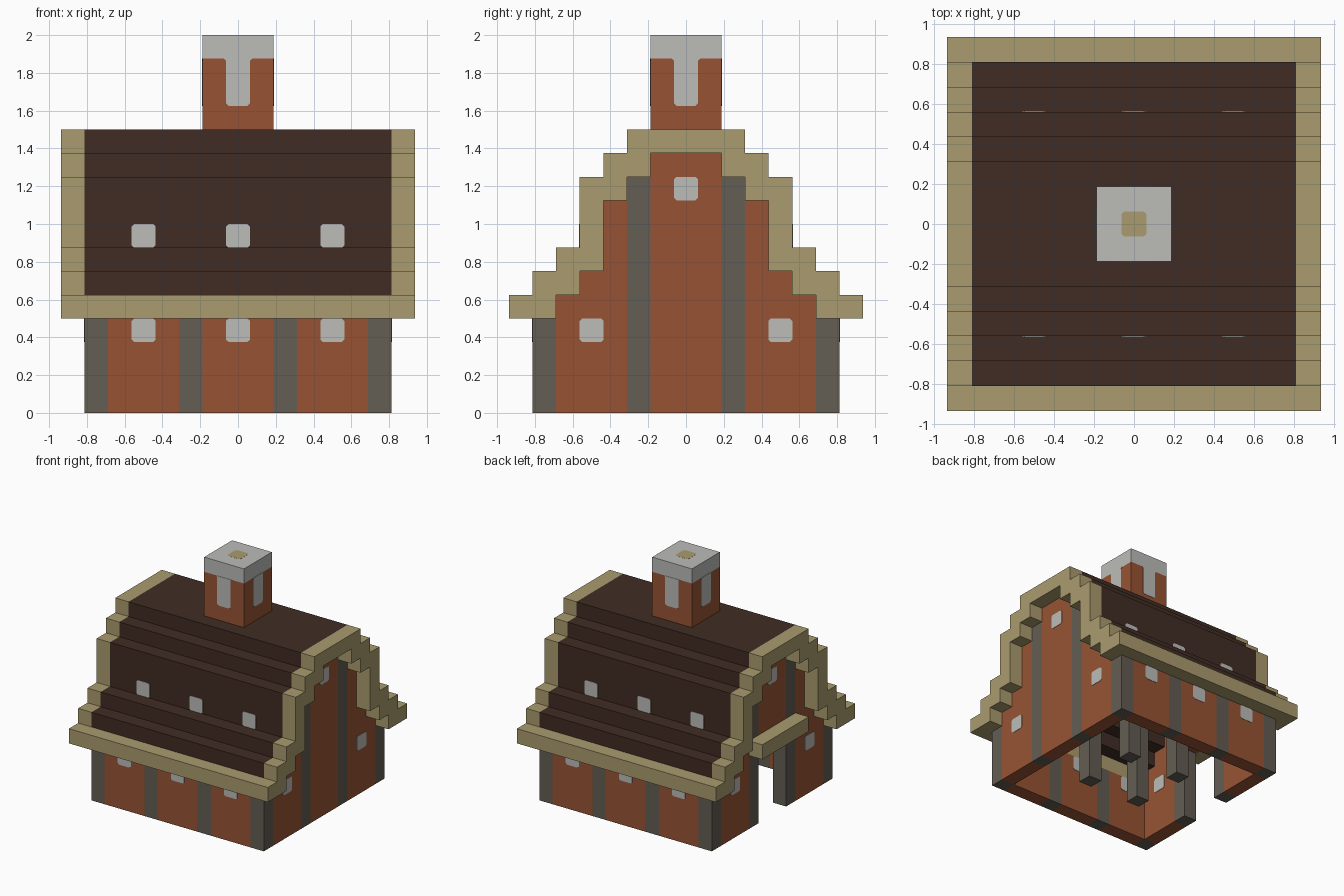
import bpy
import bmesh
from mathutils import Vector

U = 0.125  # size of one building block; all measures below are in blocks

cube = bpy.data.objects.get("Cube")
if cube:
    bpy.data.objects.remove(cube, do_unlink=True)


def material(name, rgb):
    color = [(c / 255 / 12.92 if c < 11 else ((c / 255 + 0.055) / 1.055) ** 2.4) for c in rgb] + [1]
    m = bpy.data.materials.new(name)
    m.use_nodes = True
    m.diffuse_color = color
    m.node_tree.nodes["Principled BSDF"].inputs["Base Color"].default_value = color
    return m


BRICK = material("orange brick", (151, 84, 52))
BEAM = material("grey timber", (99, 93, 83))
ROOF = material("dark brown roof", (64, 44, 35))
TRIM = material("tan trim", (170, 156, 110))
PALE = material("pale grey", (188, 188, 185))


def prism(name, points, axis, start, end, mat):
    """Extrude a flat outline along an axis; the outline uses the other two axes in order."""
    def place(p, depth):
        co = list(p)
        co.insert(axis, depth)
        return Vector(co) * U

    bm = bmesh.new()
    face = bm.faces.new([bm.verts.new(place(p, start)) for p in points])
    grown = bmesh.ops.extrude_face_region(bm, geom=[face])["geom"]
    shift = place((0, 0), end - start)
    bmesh.ops.translate(bm, vec=shift, verts=[v for v in grown if isinstance(v, bmesh.types.BMVert)])
    bmesh.ops.recalc_face_normals(bm, faces=bm.faces)
    mesh = bpy.data.meshes.new(name)
    bm.to_mesh(mesh)
    bm.free()
    mesh.materials.append(mat)
    obj = bpy.data.objects.new(name, mesh)
    bpy.context.collection.objects.link(obj)
    return obj


def box(name, x, y, z, mat):
    return prism(name, [(x[0], y[0]), (x[1], y[0]), (x[1], y[1]), (x[0], y[1])], 2, z[0], z[1], mat)


def mirrored(points, s):
    return [(a * s, b) for a, b in points]


def span(s, a, b):
    return tuple(sorted((s * a, s * b)))


def plate(name, u, v, axis, level, mat):
    """Thin one-block square with clipped corners, lying on a surface."""
    r, c = 0.5, 0.4
    pts = [(u + a, v + b) for a, b in
           ((-c, -r), (c, -r), (r, -c), (r, c), (c, r), (-c, r), (-r, c), (-r, -c))]
    prism(name, pts, axis, level - 0.025, level + 0.025, mat)


SIDES = (-1, 1)

# Stepped roof cross-section, one half: outer steps going down, inner steps going up
outer = [(2.5, 12), (2.5, 11), (3.5, 11), (3.5, 10), (4.5, 10), (4.5, 7),
         (5.5, 7), (5.5, 6), (6.5, 6), (6.5, 5), (7.5, 5), (7.5, 4)]
inner = [(5.5, 4), (5.5, 5), (4.5, 5), (4.5, 6), (3.5, 6), (3.5, 9),
         (2.5, 9), (2.5, 10), (1.5, 10), (1.5, 11)]


def full_profile(out, inn):
    half = out + inn
    return half + mirrored(half[::-1], -1)


# Roof, gable trim and eaves
prism("roof", full_profile(outer[:10], inner[2:]), 0, -6.5, 6.5, ROOF)
for s in SIDES:
    prism("gable_trim", full_profile(outer, inner), 0, *span(s, 6.5, 7.5), TRIM)
    box("eave", (-6.5, 6.5), span(s, 5.5, 7.5), (4, 5), TRIM)

# Corner posts and inner pillars
for sx in SIDES:
    for sy in SIDES:
        box("corner_post", span(sx, 5.5, 6.5), span(sy, 5.5, 6.5), (0, 4), BEAM)
        box("pillar", span(sx, 1.5, 2.5), span(sy, 1.5, 2.5), (0, 10), BEAM)

# Long walls under the eaves, with windows in wall and roof
for sy in SIDES:
    y = span(sy, 5.5, 6.5)
    box("wall_middle", (-1.5, 1.5), y, (0, 4), BRICK)
    for sx in SIDES:
        box("wall_post", span(sx, 1.5, 2.5), y, (0, 4), BEAM)
        box("wall_panel", span(sx, 2.5, 5.5), y, (0, 4), BRICK)
    for x in (-4, 0, 4):
        for level in (5.5, 6.5):
            plate("wall_window", x, 3.5, 1, sy * level, PALE)
        for level in (3.5, 4.5):
            plate("roof_window", x, 7.5, 1, sy * level, PALE)

# Gable walls; the right one has a doorway
shoulder = [(2.5, 0), (5.5, 0)] + inner[1:7]
for sx in SIDES:
    x = span(sx, 5.5, 6.5)
    box("gable_middle", x, (-1.5, 1.5), (5 if sx < 0 else 0, 11), BRICK)
    for sy in SIDES:
        box("gable_post", x, span(sy, 1.5, 2.5), (0, 10), BEAM)
        prism("gable_panel", mirrored(shoulder, sy), 0, *x, BRICK)
    for level in (5.5, 6.5):
        for y, z in ((-4, 3.5), (4, 3.5), (0, 9.5)):
            plate("gable_window", y, z, 0, sx * level, PALE)
box("door_lintel", (-7.5, -6.5), (-2.5, 2.5), (5, 6), TRIM)

# Chimney with pale cap, a drip on each side and the flue on top
box("chimney", (-1.5, 1.5), (-1.5, 1.5), (12, 15), BRICK)
box("chimney_cap", (-1.5, 1.5), (-1.5, 1.5), (15, 16), PALE)
drip = [(0.4, 13), (0.5, 13.1), (0.5, 14.9), (0.6, 15)]
for axis in (0, 1):
    for s in SIDES:
        prism("chimney_drip", drip + mirrored(drip[::-1], -1), axis,
              s * 1.5 - 0.025, s * 1.5 + 0.025, PALE)
plate("chimney_flue", 0, 0, 2, 15.98, TRIM)
